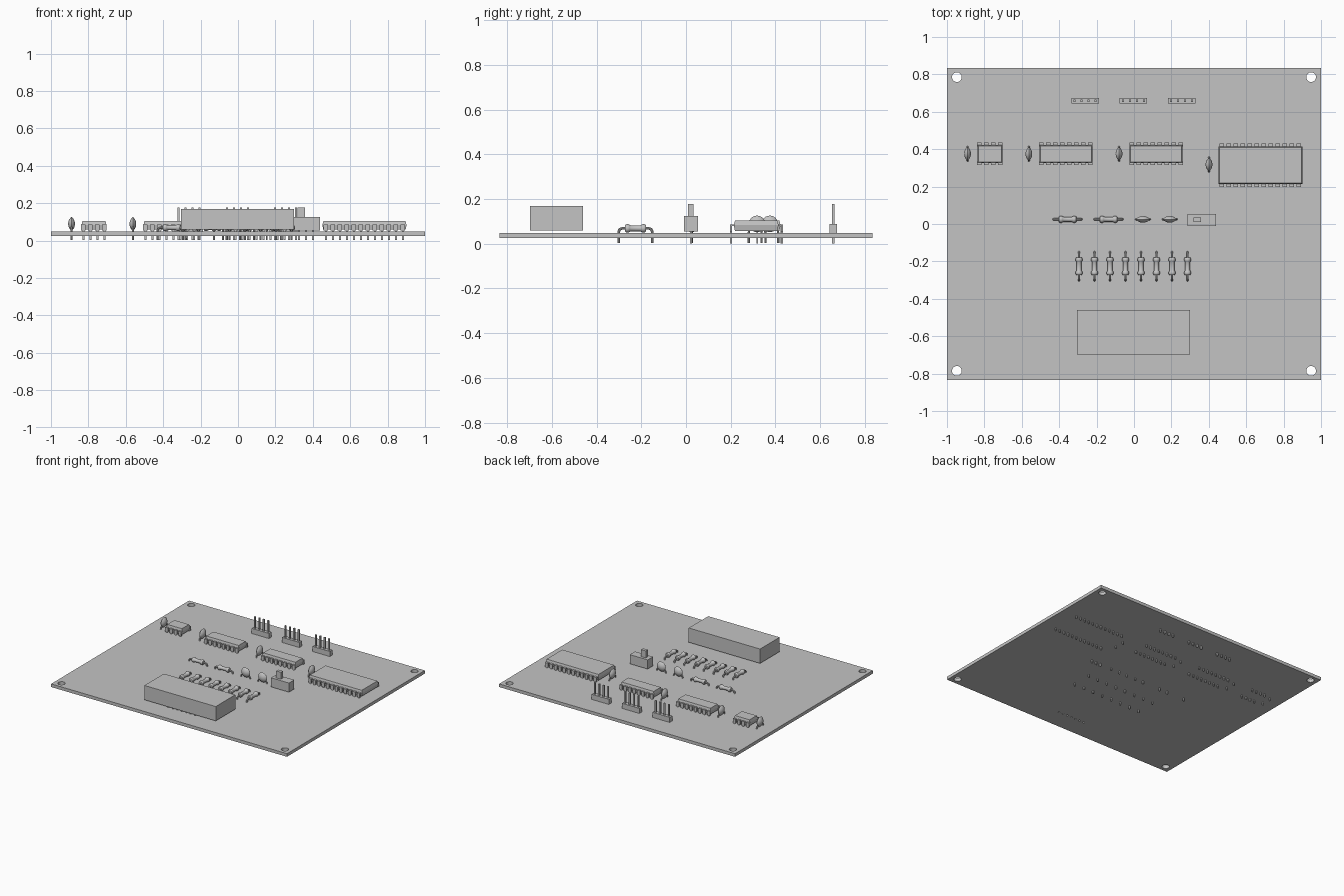
import bpy, bmesh, math
from mathutils import Vector, Matrix

old = bpy.data.objects.get("Cube")
if old:
    bpy.data.objects.remove(old, do_unlink=True)

GREY = (0.55, 0.55, 0.55, 1)
mat = bpy.data.materials.new("plain_grey")
mat.use_nodes = True
mat.diffuse_color = GREY
mat.node_tree.nodes["Principled BSDF"].inputs["Base Color"].default_value = GREY

PITCH = 0.0374
BOTTOM, TOP = 0.025, 0.049   # faces of the board
parts = []


def place(name, mesh, x=0, y=0, turn=0):
    ob = bpy.data.objects.new(name, mesh)
    ob.location = (x, y, 0)
    ob.rotation_euler.z = math.radians(turn)
    bpy.context.collection.objects.link(ob)
    parts.append(ob)
    return ob


def finish(bm, name):
    bmesh.ops.recalc_face_normals(bm, faces=bm.faces)
    mesh = bpy.data.meshes.new(name)
    bm.to_mesh(mesh)
    bm.free()
    mesh.materials.append(mat)
    return mesh


def box(bm, centre, size):
    m = Matrix.Translation(centre) @ Matrix.Diagonal((*size, 1))
    return bmesh.ops.create_cube(bm, size=1, matrix=m)["verts"]


def block(bm, x, y, z0, z1, w, d):
    return box(bm, (x, y, (z0 + z1) / 2), (w, d, z1 - z0))


def lathe(bm, profile, axis, centre, steps=20):
    """Spin (radius, distance along axis) points about a horizontal axis."""
    ax = Vector(axis)
    verts = [bm.verts.new(Vector(centre) + ax * a + Vector((0, 0, r))) for r, a in profile]
    edges = [bm.edges.new(p) for p in zip(verts, verts[1:])]
    bmesh.ops.spin(bm, geom=verts + edges, cent=centre, axis=ax,
                   angle=math.tau, steps=steps, use_duplicate=False)
    bmesh.ops.remove_doubles(bm, verts=bm.verts, dist=0.0002)


def wire(bm, points, radius=0.006):
    """Round lead through points, added to bm."""
    cu = bpy.data.curves.new("lead_path", "CURVE")
    cu.dimensions = "3D"
    cu.bevel_depth = radius
    cu.bevel_resolution = 2
    cu.use_fill_caps = True
    sp = cu.splines.new("POLY")
    sp.points.add(len(points) - 1)
    for p, co in zip(sp.points, points):
        p.co = (*co, 1)
    ob = bpy.data.objects.new("lead_path", cu)
    mesh = bpy.data.meshes.new_from_object(ob)
    bm.from_mesh(mesh)
    bpy.data.objects.remove(ob)
    bpy.data.curves.remove(cu)
    bpy.data.meshes.remove(mesh)


# Circuit board with mounting holes and a row of small drilled holes
bm = bmesh.new()
block(bm, 0, 0, BOTTOM, TOP, 2, 1.67)
board = place("circuit_board", finish(bm, "circuit_board"))
holes = [(sx * 0.947, sy * 0.785, 0.026, 24) for sx in (-1, 1) for sy in (-1, 1)]
holes += [((i - 3) * PITCH, -0.68, 0.007, 10) for i in range(7)]
bm = bmesh.new()
for x, y, r, n in holes:
    bmesh.ops.create_cone(bm, cap_ends=True, segments=n, radius1=r, radius2=r, depth=0.2,
                          matrix=Matrix.Translation((x, y, TOP)))
cutter = place("hole_cutter", finish(bm, "hole_cutter"))
mod = board.modifiers.new("holes", "BOOLEAN")
mod.operation = "DIFFERENCE"
mod.solver = "EXACT"
mod.object = cutter
bpy.context.view_layer.update()
board_mesh = bpy.data.meshes.new_from_object(
    board.evaluated_get(bpy.context.evaluated_depsgraph_get()))
board.modifiers.clear()
board.data = board_mesh
parts.remove(cutter)
bpy.data.objects.remove(cutter, do_unlink=True)


# Chips: drafted body with two rows of bent pins
def chip(name, x, y, count, length, half_depth, row):
    bm = bmesh.new()
    mid = 0.083
    for z0, z1, flare in ((0.058, mid, -1), (mid, 0.104, 1)):
        for v in block(bm, 0, 0, z0, z1, length, half_depth * 2):
            if (v.co.z - (z0 + z1) / 2) * flare > 0:
                v.co.x -= math.copysign(0.005, v.co.x)
                v.co.y -= math.copysign(0.005, v.co.y)
    for i in range(count):
        px = (i - (count - 1) / 2) * PITCH
        for s in (-1, 1):
            reach = row - half_depth + 0.012
            block(bm, px, s * (row - reach / 2 + 0.004), mid - 0.004, mid + 0.004, 0.024, reach)
            block(bm, px, s * row, 0.054, mid + 0.003, 0.024, 0.008)
            block(bm, px, s * row, 0.002, 0.054, 0.009, 0.008)
    place(name, finish(bm, name), x, y)


chip("small_chip", -0.77, 0.375, 4, 0.134, 0.048, 0.056)
chip("medium_chip_right", -0.364, 0.375, 8, 0.283, 0.048, 0.056)
chip("medium_chip_left", 0.118, 0.375, 8, 0.283, 0.048, 0.056)
chip("large_chip", 0.676, 0.314, 12, 0.45, 0.1, 0.112)

# Pin headers
bm = bmesh.new()
block(bm, 0, 0, TOP, 0.088, 0.147, 0.032)
for i in range(4):
    block(bm, (i - 1.5) * PITCH, 0, 0.002, 0.177, 0.011, 0.011)
header = finish(bm, "pin_header")
for i in range(3):
    place(f"pin_header_{i + 1}", header, (i - 1) * 0.258 - 0.003, 0.659)

# Resistors: bulged body along x with bent leads
half = [(0.013, 0), (0.013, 0.021), (0.0155, 0.026), (0.0185, 0.031),
        (0.0185, 0.040), (0.015, 0.046), (0.008, 0.048), (0, 0.048)]
profile = [(r, -a) for r, a in reversed(half[1:])] + half
bm = bmesh.new()
lathe(bm, profile, (1, 0, 0), (0, 0, 0.069))
for s in (-1, 1):
    wire(bm, [(s * a, 0, z) for a, z in
              ((0.044, 0.069), (0.06, 0.069), (0.068, 0.066), (0.073, 0.061),
               (0.075, 0.053), (0.075, 0.003))])
resistor = finish(bm, "resistor")
for i, x in enumerate((-0.355, -0.136)):
    place(f"resistor_across_{i + 1}", resistor, x, 0.025)
for i in range(8):
    place(f"resistor_row_{i + 1}", resistor, -0.294 + i * 0.0829, -0.226, 90)

# Disc capacitors: lens body standing on two leads
half = [(0.037, 0), (0.034, 0.004), (0.027, 0.010), (0.017, 0.015), (0.008, 0.0175), (0, 0.018)]
profile = [(r, -a) for r, a in reversed(half[1:])] + half
bm = bmesh.new()
lathe(bm, profile, (0, 1, 0), (0, 0, 0.089), 24)
for s in (-1, 1):
    wire(bm, [(s * a, 0, z) for a, z in
              ((0.022, 0.076), (0.031, 0.068), (0.036, 0.058), (0.0375, 0.048),
               (0.0375, 0.003))], 0.005)
capacitor = finish(bm, "disc_capacitor")
spots = [(-0.89, 0.375, 90), (-0.562, 0.375, 90), (-0.08, 0.375, 90), (0.401, 0.318, 90),
         (0.048, 0.025, 0), (0.191, 0.025, 0)]
for i, (x, y, turn) in enumerate(spots):
    place(f"disc_capacitor_{i + 1}", capacitor, x, y, turn)

# Slide switch
bm = bmesh.new()
block(bm, 0, 0, 0.055, 0.125, 0.152, 0.064)
block(bm, -0.026, 0, 0.125, 0.178, 0.04, 0.025)
for i in (-1, 0, 1):
    block(bm, i * PITCH, 0, 0.002, 0.056, 0.01, 0.01)
place("slide_switch", finish(bm, "slide_switch"), 0.363, 0.022)

# Display block
bm = bmesh.new()
block(bm, 0, 0, 0.06, 0.17, 0.605, 0.236)
place("display_block", finish(bm, "display_block"), -0.003, -0.579)

# Smooth round parts, keep edges sharp
bpy.ops.object.select_all(action="DESELECT")
for ob in parts:
    ob.select_set(True)
bpy.context.view_layer.objects.active = board
bpy.ops.object.shade_smooth_by_angle(angle=math.radians(35))
